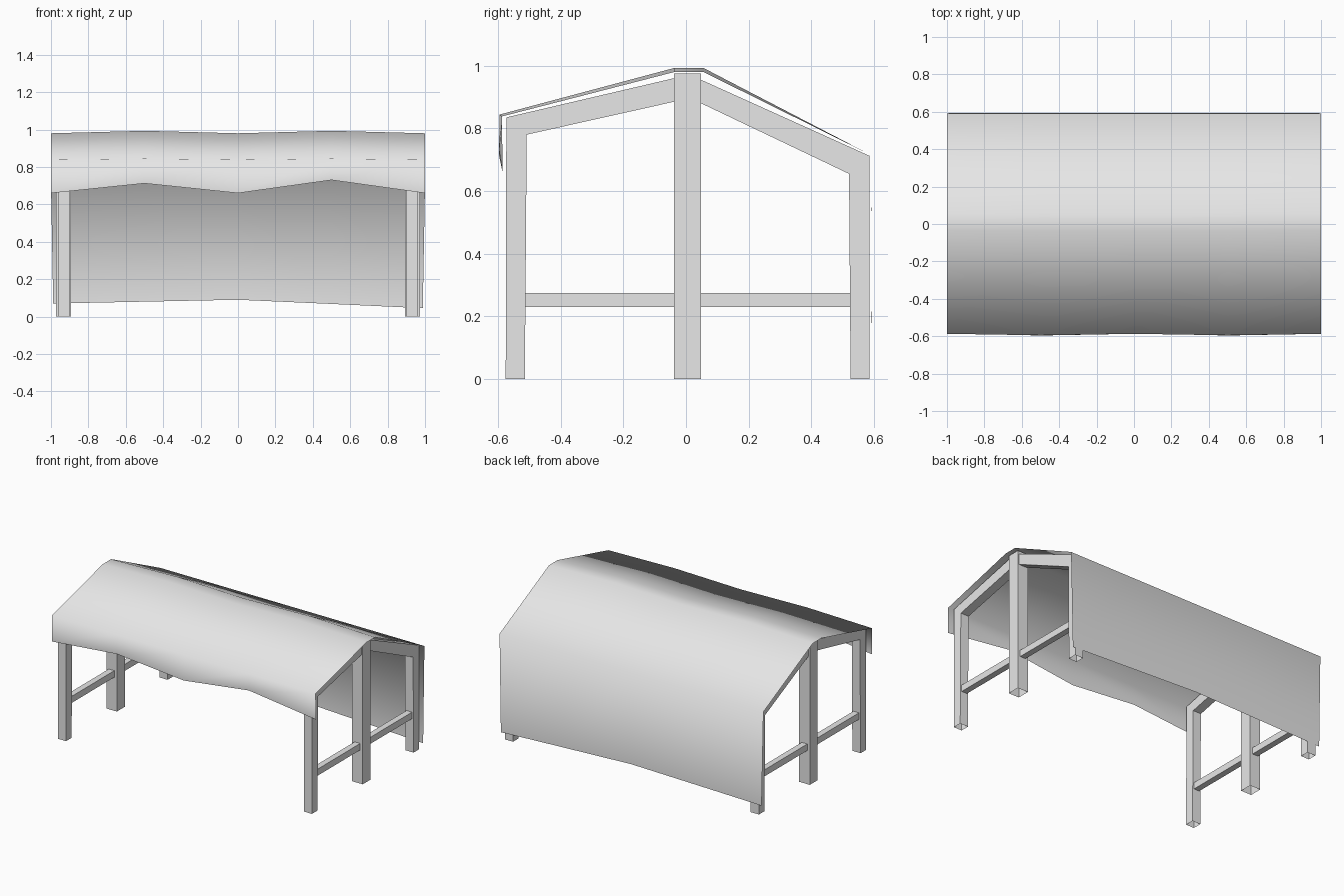
import bpy, bmesh

if "Cube" in bpy.data.objects:
    bpy.data.objects.remove(bpy.data.objects["Cube"])

grey = bpy.data.materials.new("plain_grey")
grey.diffuse_color = (0.8, 0.8, 0.8, 1)
grey.use_nodes = True
grey.node_tree.nodes["Principled BSDF"].inputs["Base Color"].default_value = grey.diffuse_color


def add_object(name, bm, smooth=False):
    bmesh.ops.recalc_face_normals(bm, faces=bm.faces)
    for f in bm.faces:
        f.smooth = smooth
    mesh = bpy.data.meshes.new(name)
    bm.to_mesh(mesh)
    bm.free()
    mesh.materials.append(grey)
    obj = bpy.data.objects.new(name, mesh)
    bpy.context.collection.objects.link(obj)
    return obj


def side_prism(name, profile, x, width):
    """Extrude a (y, z) profile along x; faces resting on the ground stay open."""
    bm = bmesh.new()
    rings = [[bm.verts.new((x + s * width / 2, y, z)) for y, z in profile]
             for s in (-1, 1)]
    bm.faces.new(rings[0])
    bm.faces.new(rings[1])
    n = len(profile)
    for i in range(n):
        j = (i + 1) % n
        if profile[i][1] == 0 and profile[j][1] == 0:
            continue
        bm.faces.new((rings[0][i], rings[0][j], rings[1][j], rings[1][i]))
    add_object(name, bm)


def rect(y0, y1, z0, z1):
    return [(y0, z0), (y1, z0), (y1, z1), (y0, z1)]


# End frames: bent legs with rafters, ridge post and rails
front_leg = [(-0.575, 0), (-0.514, 0), (-0.508, 0.78), (-0.038, 0.885),
             (-0.038, 0.96), (-0.573, 0.835)]
back_leg = [(0.586, 0), (0.525, 0), (0.52, 0.655), (0.048, 0.88),
            (0.048, 0.955), (0.586, 0.712)]
for side, x in (("left", -0.932), ("right", 0.932)):
    side_prism(side + "_front_leg_and_rafter", front_leg, x, 0.062)
    side_prism(side + "_back_leg_and_rafter", back_leg, x, 0.062)
    side_prism(side + "_ridge_post", rect(-0.038, 0.048, 0, 0.975), x, 0.08)
    side_prism(side + "_front_rail", rect(-0.512, -0.038, 0.23, 0.275), x, 0.042)
    side_prism(side + "_back_rail", rect(0.048, 0.524, 0.23, 0.275), x, 0.042)

# Draped cover: one thin sheet, billowing at the quarter points
xs = (-1, -0.5, 0, 0.5, 1)
front_hem = (0.66, 0.712, 0.66, 0.73, 0.66)
back_hem = (0.07, 0.08, 0.09, 0.068, 0.045)
bm = bmesh.new()
columns = []
for i, x in enumerate(xs):
    b = i % 2  # billow
    section = [(x, -0.585 - 0.011 * b, front_hem[i]),
               (x, -0.587 - 0.008 * b, 0.838 + 0.006 * b),
               (x, -0.036, 0.98 + 0.013 * b),
               (x, 0.055, 0.98 + 0.013 * b),
               (x, 0.59, 0.715),
               (x * 0.988, 0.593, back_hem[i])]
    columns.append([bm.verts.new(p) for p in section])
for a, c in zip(columns, columns[1:]):
    for k in range(5):
        bm.faces.new((a[k], c[k], c[k + 1], a[k + 1]))
cover = add_object("cover_sheet", bm, smooth=True)
# Keep the outside of the sheet facing up
if sum(p.normal.z for p in cover.data.polygons) < 0:
    cover.data.flip_normals()
